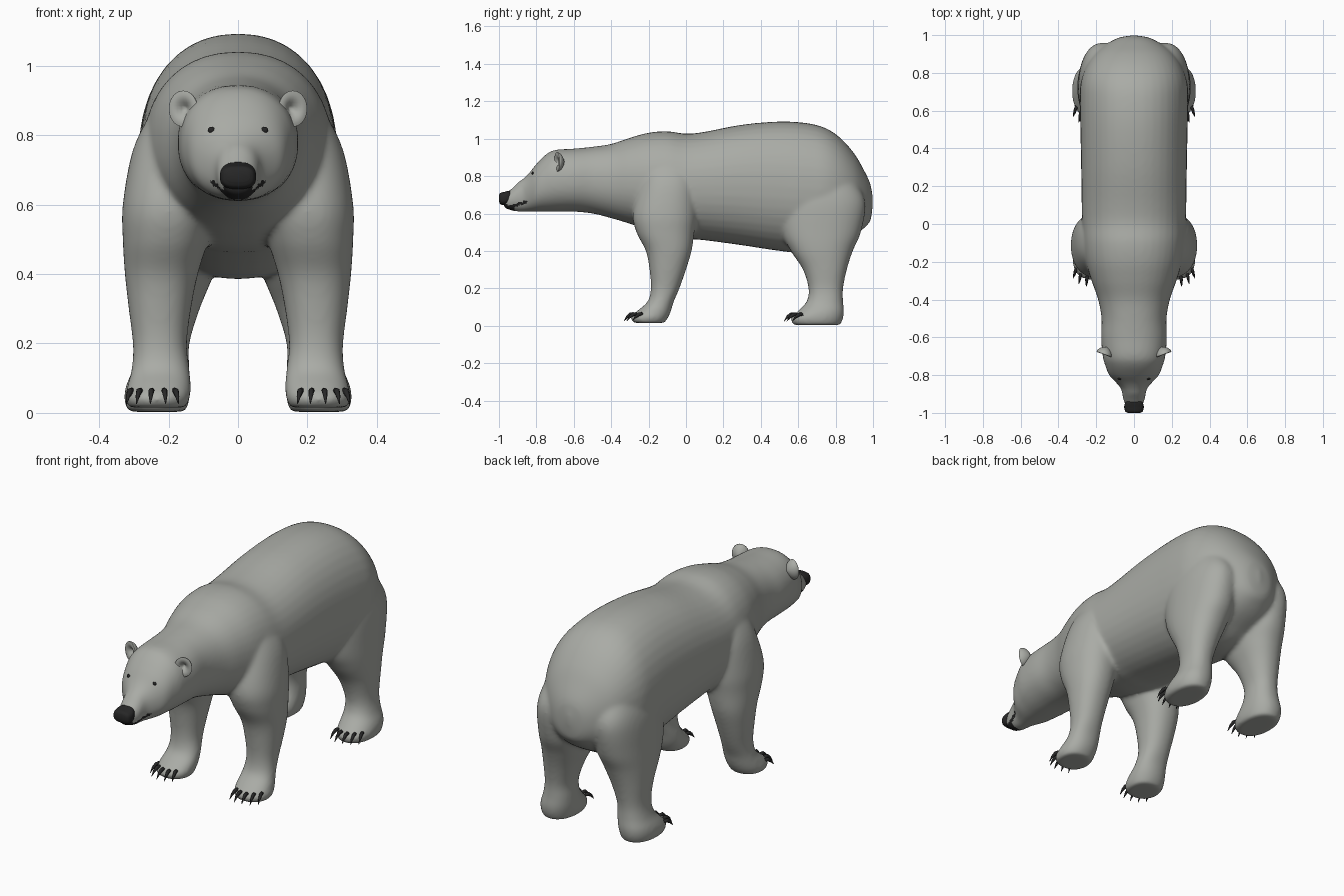
import bpy, bmesh, math
from mathutils import Vector

if "Cube" in bpy.data.objects:
    bpy.data.objects.remove(bpy.data.objects["Cube"])


def material(name, rgb):
    m = bpy.data.materials.new(name)
    m.diffuse_color = (*rgb, 1)
    m.use_nodes = True
    m.node_tree.nodes["Principled BSDF"].inputs["Base Color"].default_value = m.diffuse_color
    return m


FUR = material("grey fur", (0.40, 0.41, 0.38))
DARK = material("black skin", (0.02, 0.02, 0.02))


def resample(rows, steps=6):
    """Catmull-Rom interpolation of section rows."""
    out = []
    for i in range(len(rows) - 1):
        p = [rows[max(0, min(len(rows) - 1, i + k))] for k in (-1, 0, 1, 2)]
        for s in range(steps):
            t = s / steps
            out.append([0.5 * (2 * b + (c - a) * t + (2 * a - 5 * b + 4 * c - d) * t * t
                               + (3 * b - a - 3 * c + d) * t ** 3) for a, b, c, d in zip(*p)])
    return out + [list(rows[-1])]


def loft(bm, rows, axis, power=2.2, side=1, n=40):
    """Skin superellipse sections (position, x0, x1, b0, b1) along y or z."""
    rings = []
    for t, x0, x1, b0, b1 in resample(rows):
        ring = []
        for k in range(n):
            a = 2 * math.pi * k / n
            c, s = math.cos(a), math.sin(a)
            x = (x0 + x1) / 2 + (x1 - x0) / 2 * math.copysign(abs(c) ** (2 / power), c)
            b = (b0 + b1) / 2 + (b1 - b0) / 2 * math.copysign(abs(s) ** (2 / power), s)
            ring.append(bm.verts.new((side * x, t, b) if axis == 'y' else (side * x, b, t)))
        rings.append(ring)
    faces = [bm.faces.new(rings[0]), bm.faces.new(rings[-1][::-1])]
    for r, q in zip(rings, rings[1:]):
        for k in range(n):
            faces.append(bm.faces.new((r[k], q[k], q[(k + 1) % n], r[(k + 1) % n])))
    bmesh.ops.recalc_face_normals(bm, faces=faces)


def finish(name, bm, mat):
    me = bpy.data.meshes.new(name)
    bm.to_mesh(me)
    bm.free()
    me.materials.append(mat)
    me.shade_smooth()
    ob = bpy.data.objects.new(name, me)
    bpy.context.collection.objects.link(ob)
    return ob


def ellipsoid(bm, centre, radii):
    vs = bmesh.ops.create_uvsphere(bm, u_segments=28, v_segments=18, radius=1)["verts"]
    for v in vs:
        v.co = Vector(centre) + Vector(c * r for c, r in zip(v.co, radii))
    return vs


# Torso, neck and head: y, half width, bottom, top
torso = [(-.975, .04, .63, .695), (-.93, .057, .615, .735), (-.90, .062, .61, .765),
         (-.87, .07, .61, .787), (-.84, .095, .61, .815), (-.80, .132, .61, .865),
         (-.75, .152, .61, .915), (-.70, .166, .61, .94), (-.60, .174, .61, .947),
         (-.50, .172, .60, .957), (-.40, .19, .575, .972), (-.30, .225, .545, 1.005),
         (-.20, .255, .51, 1.032), (-.10, .27, .48, 1.04), (0, .275, .465, 1.027),
         (.10, .277, .457, 1.037), (.30, .28, .43, 1.075), (.50, .284, .40, 1.092),
         (.65, .287, .385, 1.083), (.75, .282, .40, 1.055), (.83, .255, .44, 1.0),
         (.90, .21, .48, .92), (.95, .15, .52, .835), (.985, .085, .56, .76), (.996, .03, .62, .70)]
# Legs: z, inner x, outer x, front y, back y
front_leg = [(.92, .08, .20, -.17, 0), (.85, .06, .258, -.22, .04), (.75, .05, .305, -.25, .06),
             (.60, .06, .332, -.285, .06), (.50, .085, .332, -.265, .045), (.40, .115, .326, -.215, .03),
             (.30, .135, .315, -.195, .0), (.20, .147, .303, -.188, -.035), (.13, .14, .306, -.205, -.065),
             (.08, .135, .318, -.26, -.08), (.045, .138, .325, -.295, -.095), (.015, .15, .315, -.28, -.115)]
hind_leg = [(.85, .06, .22, .6, .85), (.75, .05, .265, .54, .92), (.65, .04, .29, .50, .96),
            (.50, .045, .298, .51, .935), (.40, .07, .30, .56, .892), (.30, .11, .295, .625, .86),
            (.20, .14, .29, .655, .84), (.13, .14, .302, .645, .84), (.08, .138, .322, .60, .845),
            (.04, .14, .328, .56, .84), (.003, .15, .317, .575, .825)]

bm = bmesh.new()
loft(bm, [(y, -w, w, b, t) for y, w, b, t in torso], 'y')
for side in (-1, 1):
    loft(bm, front_leg, 'z', side=side)
    loft(bm, hind_leg, 'z', side=side)
ellipsoid(bm, (0, .955, .665), (.055, .045, .11))  # tail
body = finish("body", bm, FUR)

# Fuse the overlapping volumes into one smooth skin
rm = body.modifiers.new("fuse", 'REMESH')
rm.mode, rm.voxel_size, rm.use_smooth_shade = 'VOXEL', 0.0095, True
sm = body.modifiers.new("soften", 'SMOOTH')
sm.factor, sm.iterations = 0.5, 14
deps = bpy.context.evaluated_depsgraph_get()
mesh = bpy.data.meshes.new_from_object(body.evaluated_get(deps))
body.modifiers.clear()
body.data = mesh
mesh.materials.clear()
mesh.materials.append(FUR)
mesh.materials.append(DARK)
mesh.shade_smooth()

# Black muzzle tip and mouth line
for f in mesh.polygons:
    x, y, z = f.center
    tip = y < -.915 and z < .655 - (y + .97) * .5
    mouth = y < -.85 and abs(z - (.648 + (y + .9) * .3)) < .008
    f.material_index = int(tip or mouth)

# Nose
bm = bmesh.new()
loft(bm, [(-1.0, -.034, .034, .665, .70), (-.992, -.046, .046, .65, .71), (-.97, -.052, .052, .645, .716),
          (-.945, -.046, .046, .655, .722), (-.93, -.03, .03, .67, .72)], 'y', power=2.8)
finish("nose", bm, DARK)

# Eyes sit on the face surface
bpy.context.view_layer.update()
bm = bmesh.new()
for side in (-1, 1):
    hit, loc, nor, _ = body.ray_cast(Vector((side * .077, -2, .815)), Vector((0, 1, 0)))
    ellipsoid(bm, loc if hit else (side * .077, -.8, .815), (.010, .006, .009))
finish("eyes", bm, DARK)

# Ears: round discs with a hollow front
for side, label in ((-1, "left"), (1, "right")):
    bm = bmesh.new()
    for v in ellipsoid(bm, (0, 0, 0), (.044, .03, .052)):
        r = math.hypot(v.co.x / .044, v.co.z / .052)
        if v.co.y < 0:
            v.co.y = -.012 * math.sin(math.pi * min(r, 1)) + .016 * (1 - r)
        v.co.y += .012 * (1 - r)
        # turn outward and place on the head
        a = side * .35
        x, y = v.co.x, v.co.y
        v.co = (side * .158 + x * math.cos(a) - y * math.sin(a),
                -.69 + x * math.sin(a) + y * math.cos(a), .876 + v.co.z)
    bmesh.ops.recalc_face_normals(bm, faces=bm.faces)
    finish(label + " ear", bm, FUR)


# Claws: five curved spikes around each paw front
def claw(bm, base, out):
    prev = None
    for s, drop, rad in ((0, 0, .008), (.35, -.002, .0085), (.7, -.016, .006), (1, -.038, .001)):
        p = base + out * s + Vector((0, 0, drop))
        across = Vector((-out.y, out.x, 0)).normalized()
        up = Vector((0, 0, 1)) + out.normalized() * .5
        ring = [bm.verts.new(p + across * rad * math.cos(k * math.pi / 4)
                             + up.normalized() * rad * 1.2 * math.sin(k * math.pi / 4)) for k in range(8)]
        if prev:
            for k in range(8):
                bm.faces.new((prev[k], prev[(k + 1) % 8], ring[(k + 1) % 8], ring[k]))
        else:
            bm.faces.new(ring[::-1])
        prev = ring
    bm.faces.new(prev)


for name, cy, z in (("front claws", -.20, .064), ("hind claws", .655, .062)):
    bm = bmesh.new()
    for side in (-1, 1):
        for deg in (-38, -14, 12, 38, 66):
            a = math.radians(deg)
            base = Vector((side * (.232 + .08 * math.sin(a)), cy - .078 * math.cos(a), z))
            claw(bm, base, Vector((side * .018 * math.sin(a), -.055, 0)))
    bmesh.ops.recalc_face_normals(bm, faces=bm.faces)
    finish(name, bm, DARK)
